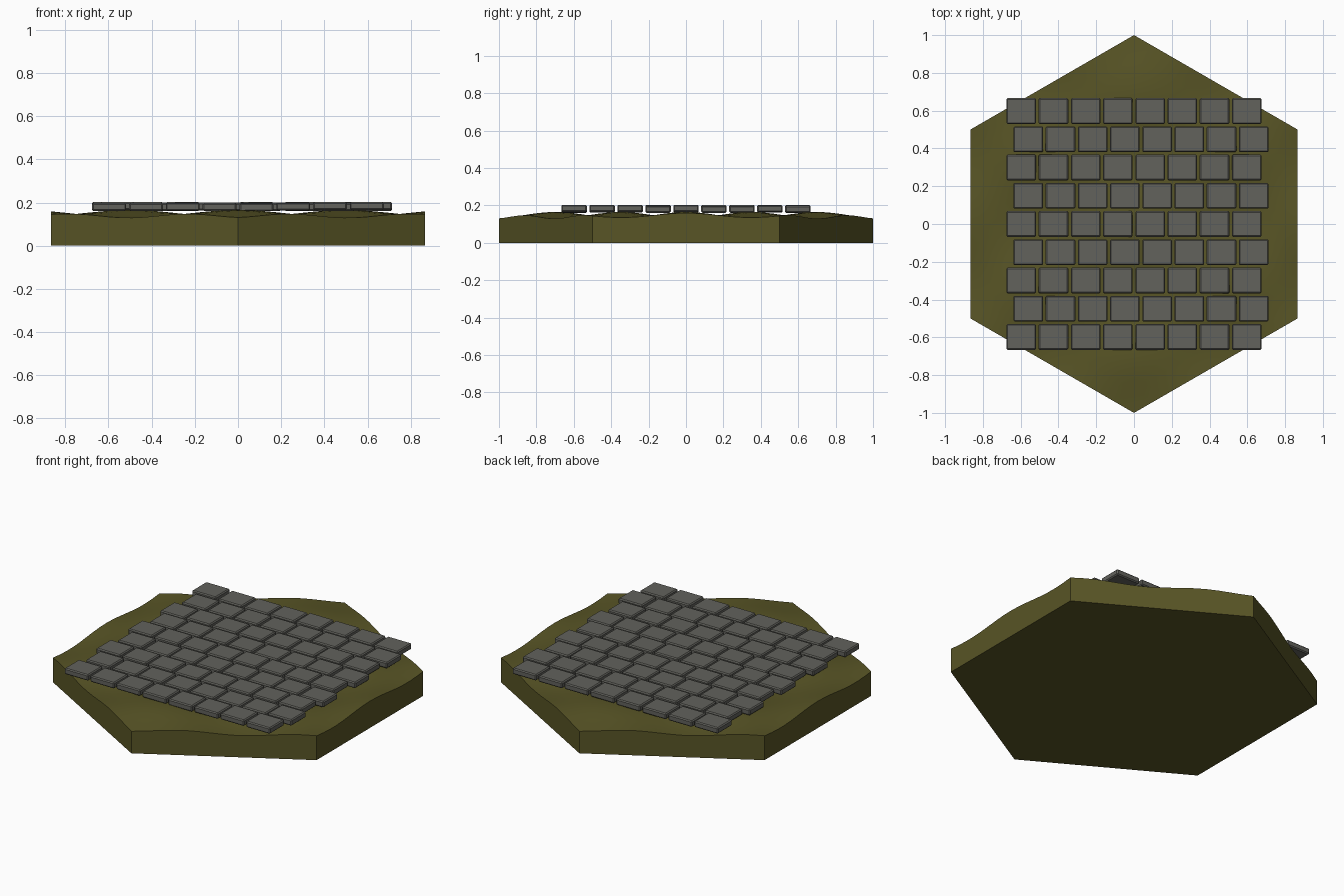
import bpy, bmesh, math, random
from mathutils import Matrix

if "Cube" in bpy.data.objects:
    bpy.data.objects.remove(bpy.data.objects["Cube"])

random.seed(4)


def material(name, rgb):
    m = bpy.data.materials.new(name)
    m.diffuse_color = (*rgb, 1)
    m.use_nodes = True
    m.node_tree.nodes["Principled BSDF"].inputs["Base Color"].default_value = m.diffuse_color
    return m


def add_object(bm, name, mat):
    me = bpy.data.meshes.new(name)
    bm.to_mesh(me)
    bm.free()
    me.materials.append(mat)
    ob = bpy.data.objects.new(name, me)
    bpy.context.collection.objects.link(ob)
    bpy.context.view_layer.objects.active = ob
    bpy.ops.object.select_all(action='DESELECT')
    ob.select_set(True)
    return ob


moss = material("moss olive", (0.098, 0.09, 0.019))
stone = material("stone grey", (0.122, 0.122, 0.108))


def ground_height(x, y):
    return 0.147 + 0.018 * math.cos(6.3 * x) * math.cos(9 * y)


# Hexagonal ground tile: subdivided fan with gentle undulations and a flat base
bm = bmesh.new()
centre = bm.verts.new((0, 0, 0))
ring = [bm.verts.new((math.cos(a), math.sin(a), 0))
        for a in (math.radians(90 + 60 * i) for i in range(6))]
for i in range(6):
    bm.faces.new((centre, ring[i], ring[(i + 1) % 6]))
bmesh.ops.subdivide_edges(bm, edges=bm.edges[:], cuts=15, use_grid_fill=True)
for v in bm.verts:
    v.co.z = ground_height(v.co.x, v.co.y)
rim = [e for e in bm.edges if e.is_boundary]
res = bmesh.ops.extrude_edge_only(bm, edges=rim)
for v in res["geom"]:
    if isinstance(v, bmesh.types.BMVert):
        v.co.z = 0
base = [e for e in bm.edges if e.is_boundary]
bmesh.ops.contextual_create(bm, geom=base)
bmesh.ops.recalc_face_normals(bm, faces=bm.faces[:])
add_object(bm, "ground_tile", moss)
bpy.ops.object.shade_smooth_by_angle(angle=math.radians(30))

# Paving stones: nine staggered rows of eight bevelled blocks
for row in range(9):
    bm = bmesh.new()
    y = (row - 4) * 0.1495
    shift = 0.037 if row % 2 else 0.0
    for col in range(8):
        x = (col - 3.5) * 0.1705 + shift
        z = 0.181 + random.uniform(-0.003, 0.004)
        bmesh.ops.create_cube(bm, size=1, matrix=Matrix.Translation((x, y, z))
                              @ Matrix.Diagonal((0.157, 0.136, 0.036, 1)))
    bmesh.ops.bevel(bm, geom=bm.edges[:], offset=0.006, segments=1,
                    affect='EDGES', profile=0.5)
    add_object(bm, f"paving_row_{row + 1}", stone)
